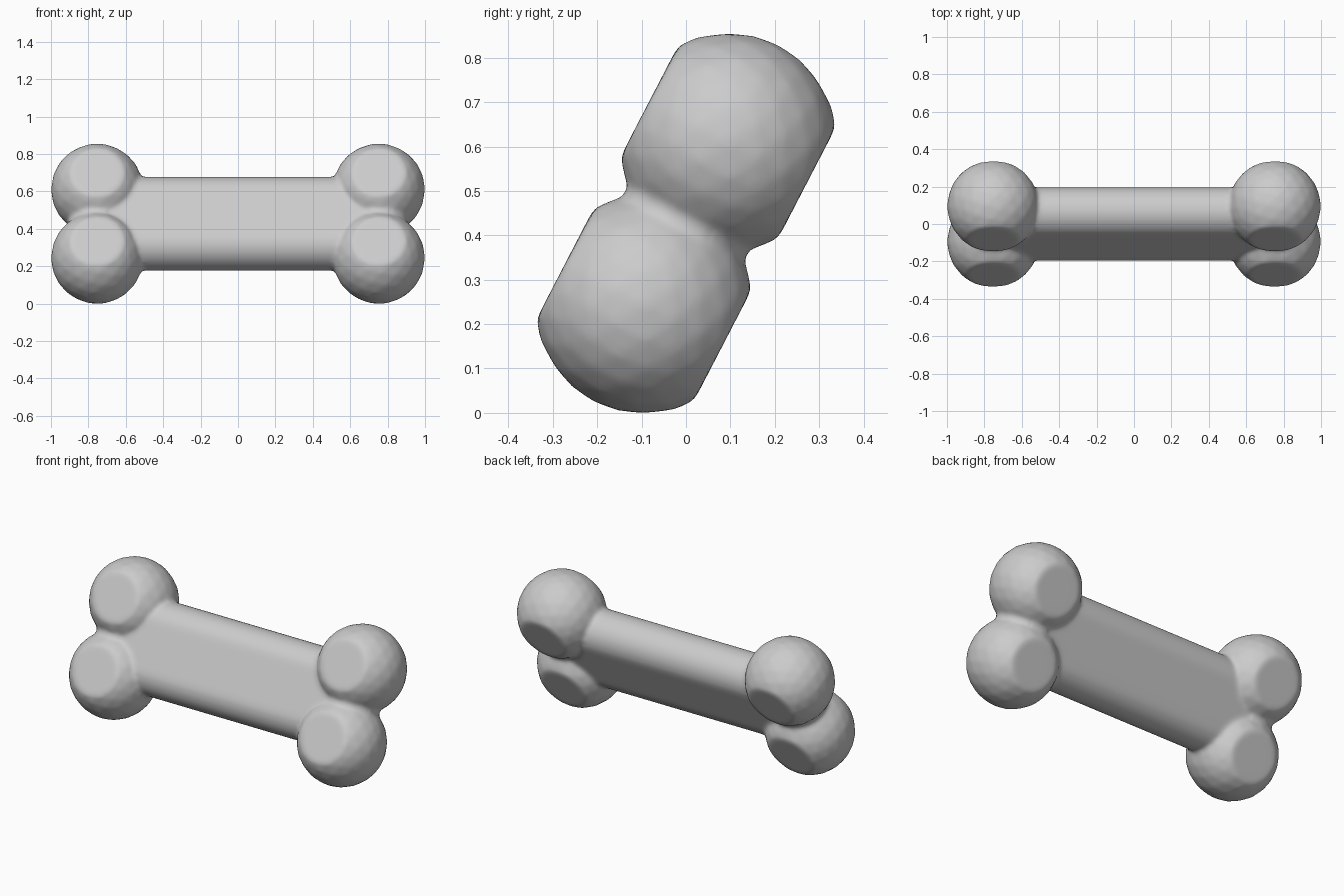
import bpy, bmesh, math
from mathutils import Matrix

if "Cube" in bpy.data.objects:
    bpy.data.objects.remove(bpy.data.objects["Cube"])

TILT = math.radians(-27.4)   # lean of the whole bone about x
FLAT = 0.2                   # half thickness where the knobs are cut flat
KNOB_X, KNOB_Z, KNOB_R = 0.753, 0.206, 0.247
SHAFT_Z, SHAFT_R = 0.129, 0.137

bone_mesh = bpy.data.meshes.new("bone")
bm = bmesh.new()


def add_part(part):
    """Copy a finished part into the bone."""
    bmesh.ops.recalc_face_normals(part, faces=part.faces)
    temp = bpy.data.meshes.new("part")
    part.to_mesh(temp)
    part.free()
    bm.from_mesh(temp)
    bpy.data.meshes.remove(temp)


def trim(part):
    """Cut a part flat at the front and back."""
    for s in (-1, 1):
        bmesh.ops.bisect_plane(part, geom=part.verts[:] + part.edges[:] + part.faces[:],
                               plane_co=(0, s * FLAT, 0), plane_no=(0, s, 0), clear_outer=True)
        bmesh.ops.holes_fill(part, edges=[e for e in part.edges if e.is_boundary], sides=0)


for sx in (-1, 1):
    # end knobs: spheres with flat front and back
    for sz in (-1, 1):
        knob = bmesh.new()
        bmesh.ops.create_icosphere(knob, subdivisions=3, radius=KNOB_R,
                                   matrix=Matrix.Translation((sx * KNOB_X, 0, sz * KNOB_Z)))
        trim(knob)
        add_part(knob)
    # short neck filling the crease between each pair of knobs
    neck = bmesh.new()
    bmesh.ops.create_cone(neck, cap_ends=True, segments=48, radius1=0.155, radius2=0.155,
                          depth=0.05, matrix=Matrix.Translation((sx * KNOB_X, 0, 0)))
    add_part(neck)

# shaft: stadium section extruded along x
shaft = bmesh.new()
section = []
for i in range(34):
    a = math.pi * (i % 17) / 16 + (math.pi if i > 16 else 0)
    z = SHAFT_Z if i < 17 else -SHAFT_Z
    section.append(shaft.verts.new((-0.72, SHAFT_R * math.cos(a), z + SHAFT_R * math.sin(a))))
face = shaft.faces.new(section)
end = bmesh.ops.extrude_face_region(shaft, geom=[face], use_keep_orig=True)
bmesh.ops.translate(shaft, vec=(1.44, 0, 0),
                    verts=[v for v in end["geom"] if isinstance(v, bmesh.types.BMVert)])
add_part(shaft)

bm.to_mesh(bone_mesh)
bm.free()

# fuse the parts and soften the joins
bone = bpy.data.objects.new("bone", bone_mesh)
bpy.context.collection.objects.link(bone)
bone.rotation_euler.x = TILT
bone.location.z = 0.427
fuse = bone.modifiers.new("fuse", 'REMESH')
fuse.mode = 'VOXEL'
fuse.voxel_size = 0.012
fuse.use_smooth_shade = True
soften = bone.modifiers.new("soften", 'SMOOTH')
soften.factor = 0.5
soften.iterations = 7
